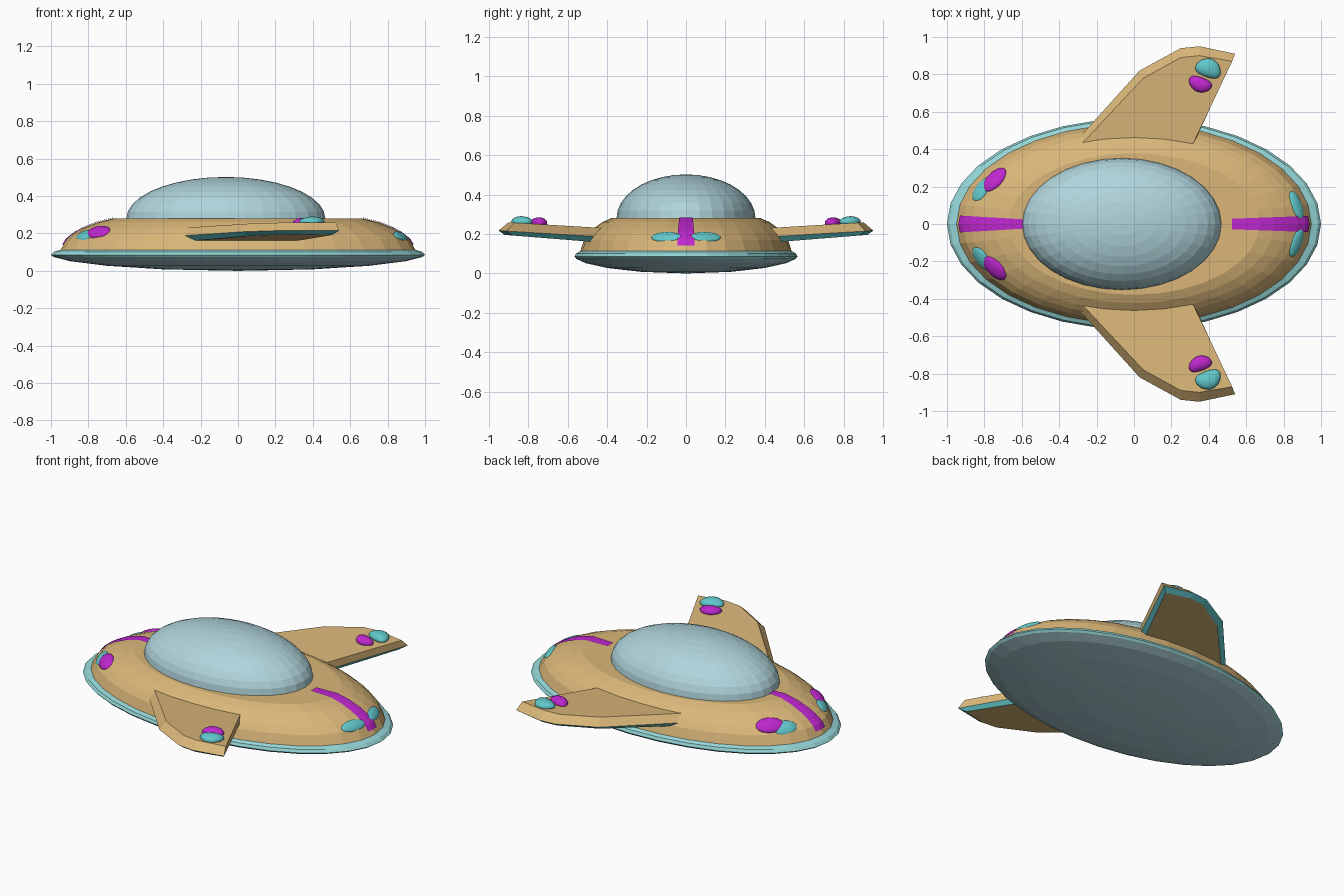
import bpy, bmesh, math
from mathutils import Matrix, Vector

if "Cube" in bpy.data.objects:
    bpy.data.objects.remove(bpy.data.objects["Cube"])

RATIO = 0.565   # hull depth / hull width
SEGS = 32


def material(name, rgb):
    m = bpy.data.materials.new(name)
    m.diffuse_color = (*rgb, 1)
    m.use_nodes = True
    m.node_tree.nodes["Principled BSDF"].inputs["Base Color"].default_value = m.diffuse_color
    return m


TAN = material("tan", (0.70, 0.47, 0.19))
GLASS = material("pale_blue", (0.43, 0.66, 0.71))
RIM = material("light_teal", (0.30, 0.67, 0.68))
TEAL = material("teal", (0.12, 0.58, 0.60))
MAGENTA = material("magenta", (0.52, 0.02, 0.62))


def finish(bm, name, mats, smooth=False, recalc=True):
    if recalc:
        bmesh.ops.recalc_face_normals(bm, faces=bm.faces)
    me = bpy.data.meshes.new(name)
    bm.to_mesh(me)
    bm.free()
    for m in mats:
        me.materials.append(m)
    for p in me.polygons:
        p.use_smooth = smooth
    ob = bpy.data.objects.new(name, me)
    bpy.context.collection.objects.link(ob)
    return ob


def elliptic_lathe(name, profile, mat, ratio=RATIO, cx=0.0):
    """Spin (radius, z) points around z, squashed in y."""
    bm = bmesh.new()
    rings = []
    for r, z in profile:
        n = 1 if r == 0 else SEGS
        rings.append([bm.verts.new((cx + r * math.cos(math.tau * i / SEGS),
                                    r * ratio * math.sin(math.tau * i / SEGS), z))
                      for i in range(n)])
    for a, b in zip(rings, rings[1:]):
        for i in range(SEGS):
            j = (i + 1) % SEGS
            quad = [a[i % len(a)], a[j % len(a)], b[j % len(b)], b[i % len(b)]]
            bm.faces.new(list(dict.fromkeys(quad)))
    return finish(bm, name, [mat])


# Saucer body
HULL = [(0.95, 0.11), (0.915, 0.17), (0.87, 0.205), (0.82, 0.232), (0.75, 0.26), (0.67, 0.28)]
elliptic_lathe("underside", [(0, 0), (0.4, 0.008), (0.7, 0.027), (0.9, 0.052), (0.985, 0.074)], GLASS)
elliptic_lathe("rim", [(0.985, 0.074), (1.0, 0.085), (0.985, 0.102), (0.94, 0.115)], RIM)
elliptic_lathe("upper_hull", HULL + [(0, 0.28)], TAN)

# Canopy dome
dome = [(0.532 * math.cos(a), 0.28 + 0.222 * math.sin(a))
        for a in (math.pi / 2 * i / 9 for i in range(9))] + [(0, 0.502)]
elliptic_lathe("canopy", dome, GLASS, 0.352 / 0.532, -0.065)


# Centre stripes following the hull profile
def stripe(name, side, inner, w_out, w_in):
    bm = bmesh.new()
    path = [(0.935, 0.138)] + HULL[1:] + [(inner, 0.28)]
    rows = []
    for r, z in path:
        t = (0.935 - r) / (0.935 - inner)
        w = w_out + (w_in - w_out) * t
        drop = 0.0 if r == inner else 0.18 * w
        rows.append([bm.verts.new((side * (r + 0.004 - abs(k) * drop), k * w, z + 0.004))
                     for k in (-1, 0, 1)])
    for a, b in zip(rows, rows[1:]):
        for k in range(2):
            f = bm.faces.new((a[k], a[k + 1], b[k + 1], b[k]))
            f.normal_update()
            if f.normal.z < 0:
                f.normal_flip()
    finish(bm, name, [MAGENTA], recalc=False)


stripe("front_stripe", -1, 0.59, 0.045, 0.025)
stripe("rear_stripe", 1, 0.52, 0.043, 0.028)

# Wings: lower, edge and upper outlines; the lower bevel is teal
EDGE = [(-0.44, 0.30), (0.03, 0.82), (0.25, 0.94), (0.35, 0.95), (0.54, 0.91), (0.26, 0.30)]
UPPER = [(-0.40, 0.30), (0.05, 0.78), (0.25, 0.89), (0.35, 0.90), (0.525, 0.87), (0.255, 0.30)]
LOWER = [(-0.41, 0.30), (0.045, 0.79), (0.255, 0.91), (0.35, 0.92), (0.505, 0.88), (0.23, 0.30)]


def wing(name, side):
    bm = bmesh.new()
    rings = []
    for outline, base, slope in ((LOWER, 0.122, 0.08), (EDGE, 0.16, 0.06), (UPPER, 0.205, 0.06)):
        rings.append([bm.verts.new((x, side * y, base + slope * y)) for x, y in outline])
    n = len(EDGE)
    for k in range(2):
        for i in range(n):
            j = (i + 1) % n
            f = bm.faces.new((rings[k][i], rings[k][j], rings[k + 1][j], rings[k + 1][i]))
            f.material_index = 1 - k
    bm.faces.new(rings[0])
    bm.faces.new(rings[2])
    finish(bm, name, [TAN, TEAL])


# Rounded lamps, optionally bent into a bean
def lamp(name, mat, loc, radii, rot, bend=0.0):
    bm = bmesh.new()
    bmesh.ops.create_uvsphere(bm, u_segments=20, v_segments=12, radius=1)
    for v in bm.verts:
        x, y, z = v.co
        v.co = (x * radii[0] + bend * y * y, y * radii[1], z * radii[2])
    bmesh.ops.transform(bm, matrix=Matrix.Translation(Vector(loc)) @ rot, verts=bm.verts)
    finish(bm, name, [mat], smooth=True)


def hull_lamp(name, mat, x, y, z, radii, tilt):
    az = math.atan2(y / RATIO ** 2, x)
    rot = Matrix.Rotation(az, 4, 'Z') @ Matrix.Rotation(math.radians(tilt), 4, 'Y')
    lamp(name, mat, (x, y, z), radii, rot)


for side, tag in ((1, "left"), (-1, "right")):
    wing(tag + "_wing", side)
    hull_lamp(tag + "_front_lamp", MAGENTA, -0.745, side * 0.235, 0.204, (0.05, 0.082, 0.026), 38)
    hull_lamp(tag + "_front_side_lamp", TEAL, -0.812, side * 0.182, 0.185, (0.046, 0.075, 0.022), 42)
    hull_lamp(tag + "_rear_lamp", TEAL, 0.868, side * 0.10, 0.184, (0.036, 0.08, 0.016), 40)
    yaw = Matrix.Rotation(side * math.radians(70), 4, 'Z')
    lamp(tag + "_wing_tip_lamp", TEAL, (0.40, side * 0.835, 0.262), (0.05, 0.07, 0.028), yaw, -0.015)
    lamp(tag + "_wing_inner_lamp", MAGENTA, (0.352, side * 0.745, 0.256), (0.04, 0.064, 0.028), yaw, 0.01)
